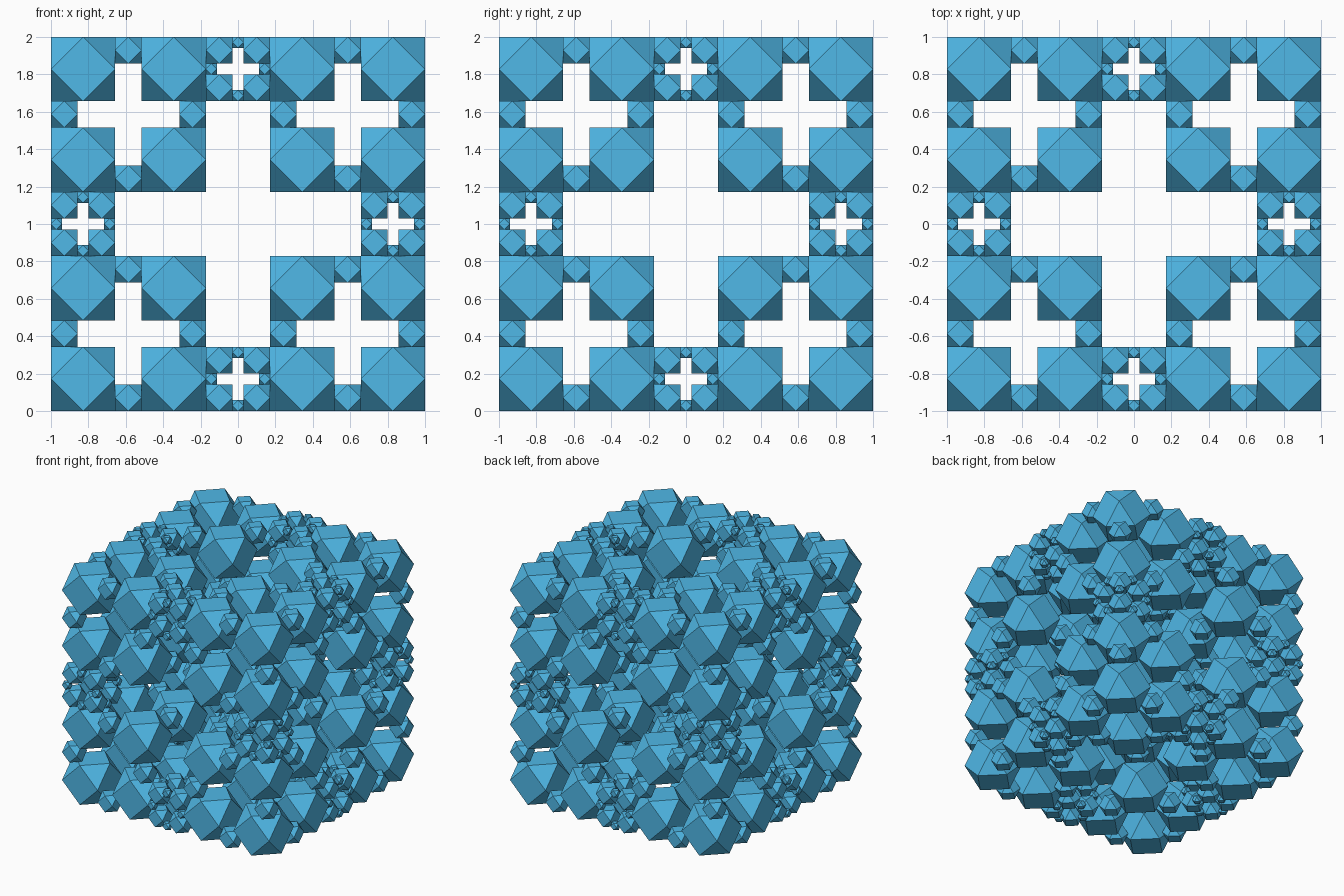
import bpy, bmesh
from math import sqrt
from itertools import product
from mathutils import Vector, Matrix

if "Cube" in bpy.data.objects:
    bpy.data.objects.remove(bpy.data.objects["Cube"])

R = sqrt(2) - 1      # corner cell ratio
S = 1 - 2 * R        # edge cell ratio

mat = bpy.data.materials.new("sky_blue")
mat.diffuse_color = (0.08, 0.48, 0.80, 1)
mat.use_nodes = True
mat.node_tree.nodes["Principled BSDF"].inputs["Base Color"].default_value = mat.diffuse_color


def cells():
    """8 corner cells and 12 edge cells of a cube of half-size 1."""
    for d in product((-1, 0, 1), repeat=3):
        zeros = d.count(0)
        if zeros == 0:
            yield "corner_cluster", Vector(d) * (1 - R), R
        elif zeros == 1:
            yield "edge_cluster", Vector(d) * (1 - S), S


def add_cuboctahedron(bm, centre, size):
    """Cube cut down to its edge midpoints."""
    verts = [bm.verts.new(centre + Vector(d) * size)
             for d in product((-1, 0, 1), repeat=3) if d.count(0) == 1]

    def face(direction):
        n = Vector(direction)
        reach = max((v.co - centre).dot(n) for v in verts)
        ring = [v for v in verts if (v.co - centre).dot(n) > reach - 1e-5]
        u = n.orthogonal().normalized()
        w = n.cross(u).normalized()
        mid = sum((v.co for v in ring), Vector()) / len(ring)
        ring.sort(key=lambda v: Vector((1, 0)).angle_signed(
            Vector(((v.co - mid).dot(u), -(v.co - mid).dot(w)))))
        f = bm.faces.new(ring)
        f.normal_update()
        if f.normal.dot(n) < 0:
            f.normal_flip()

    for d in product((-1, 0, 1), repeat=3):
        if d.count(0) in (0, 2):      # triangles and squares
            face(d)


# One cluster of twenty solids
bm = bmesh.new()
for _, centre, size in cells():
    add_cuboctahedron(bm, centre, size)
mesh = bpy.data.meshes.new("cluster")
bm.to_mesh(mesh)
bm.free()
mesh.materials.append(mat)

# Twenty scaled clusters in the same arrangement
for name, centre, size in cells():
    ob = bpy.data.objects.new(name, mesh)
    ob.matrix_world = Matrix.Translation(centre + Vector((0, 0, 1))) @ Matrix.Scale(size, 4)
    bpy.context.collection.objects.link(ob)
